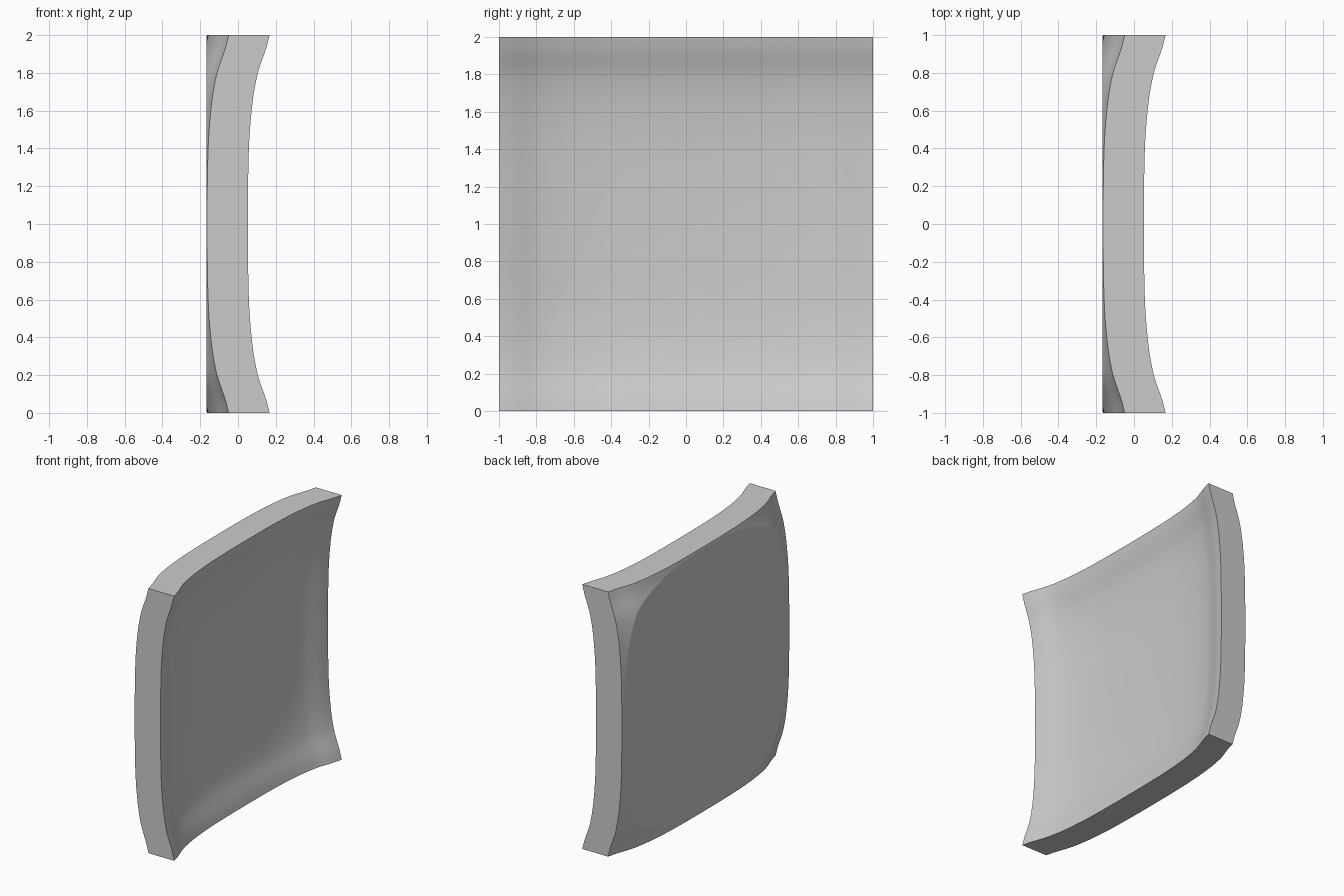
import bpy
import bmesh
import math
from mathutils import Vector

cube = bpy.data.objects.get("Cube")
if cube:
    bpy.data.objects.remove(cube, do_unlink=True)

# Rise of the dished surface from the middle (0) to the rim (1)
RISE = [(0, 0), (0.25, 0.002), (0.45, 0.008), (0.6, 0.02), (0.7, 0.033),
        (0.8, 0.053), (0.87, 0.076), (0.93, 0.097), (1, 0.115)]
RIM_CORNER = 0.167
THICKNESS = 0.216
FLAT_BACK = -0.167
SEGMENTS = 64


def slope(i):
    a, b = RISE[max(i - 1, 0)], RISE[min(i + 1, len(RISE) - 1)]
    return 0 if i == 0 else (b[1] - a[1]) / (b[0] - a[0])


def rise(t):
    """Smooth curve through the rise points."""
    t = min(abs(t), 1)
    i = next(k for k in range(len(RISE) - 1) if t <= RISE[k + 1][0])
    (t0, r0), (t1, r1) = RISE[i], RISE[i + 1]
    w = t1 - t0
    u = (t - t0) / w
    ease = u * u * (3 - 2 * u)
    return (r0 + (r1 - r0) * ease + slope(i) * w * u * (1 - u) ** 2
            - slope(i + 1) * w * u * u * (1 - u))


def dish(y, z):
    return RIM_CORNER - 2 * RISE[-1][1] + rise(y) + rise(z)


# Dished sheet, extruded into a slab
bm = bmesh.new()
bmesh.ops.create_grid(bm, x_segments=SEGMENTS, y_segments=SEGMENTS, size=1)
for v in bm.verts:
    y, z = v.co.x, v.co.y
    v.co = Vector((dish(y, z), y, z + 1))
sheet = bm.faces[:]
result = bmesh.ops.extrude_face_region(bm, geom=sheet, use_keep_orig=True)
back = [g for g in result["geom"] if isinstance(g, bmesh.types.BMVert)]
bmesh.ops.translate(bm, verts=back, vec=(-THICKNESS, 0, 0))

# Slice the bulging back off flat
cut = bmesh.ops.bisect_plane(bm, geom=bm.verts[:] + bm.edges[:] + bm.faces[:],
                             plane_co=(FLAT_BACK, 0, 0), plane_no=(1, 0, 0),
                             clear_inner=True)
outline = [g for g in cut["geom_cut"] if isinstance(g, bmesh.types.BMEdge)]
bmesh.ops.contextual_create(bm, geom=outline)
bmesh.ops.recalc_face_normals(bm, faces=bm.faces[:])

mesh = bpy.data.meshes.new("curved_panel")
bm.to_mesh(mesh)
bm.free()
panel = bpy.data.objects.new("curved_panel", mesh)
bpy.context.collection.objects.link(panel)

# Plain grey surface
grey = bpy.data.materials.new("light_grey")
grey.use_nodes = True
colour = (0.6, 0.6, 0.6, 1)
grey.diffuse_color = colour
grey.node_tree.nodes["Principled BSDF"].inputs["Base Color"].default_value = colour
mesh.materials.append(grey)

bpy.ops.object.select_all(action="DESELECT")
panel.select_set(True)
bpy.context.view_layer.objects.active = panel
bpy.ops.object.shade_smooth_by_angle(angle=math.radians(13))
